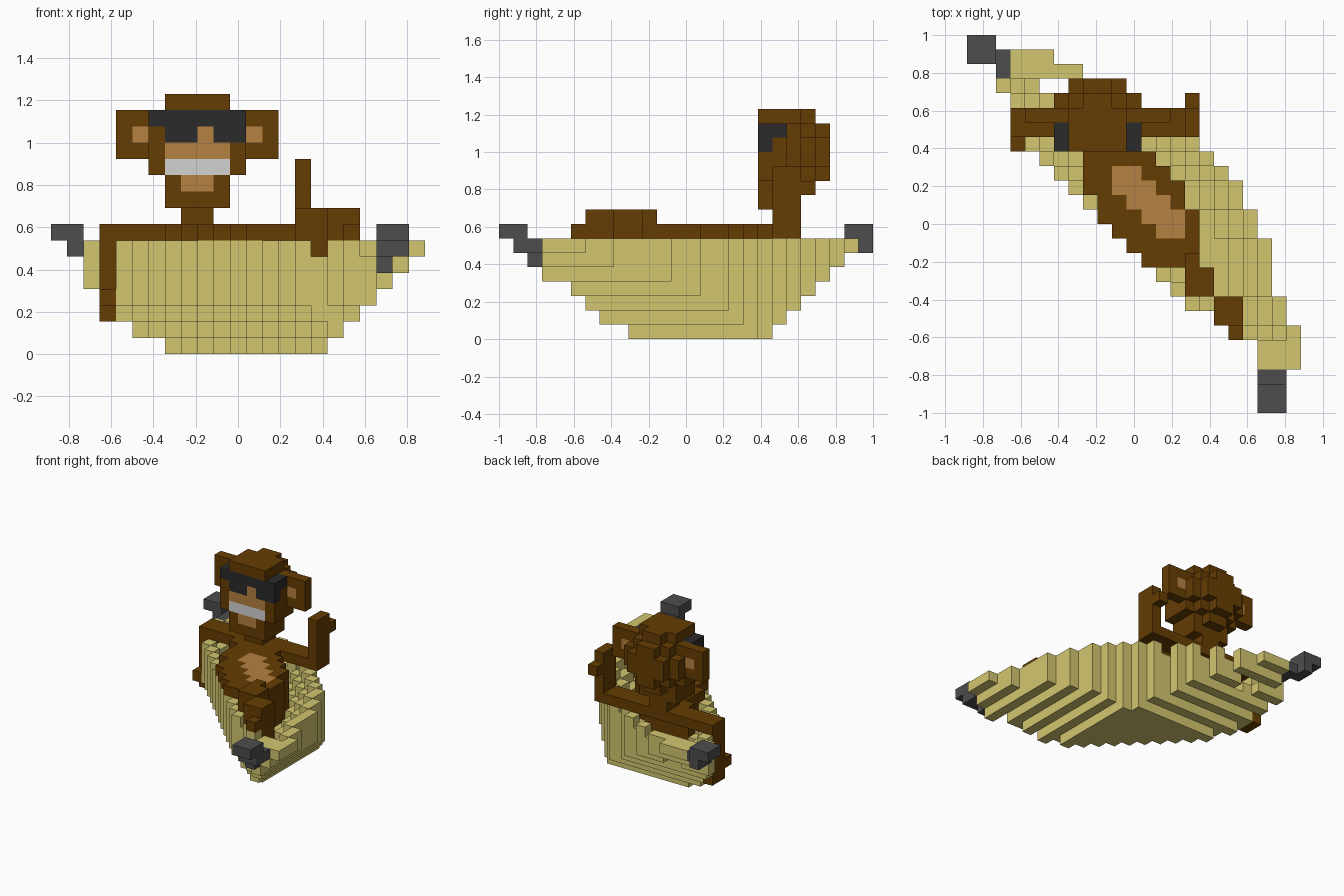
import bpy, bmesh

cube = bpy.data.objects.get("Cube")
if cube:
    bpy.data.objects.remove(cube, do_unlink=True)

U = 2 / 26  # edge of one block
COLOURS = {
    "peel_yellow": (0.65, 0.565, 0.16),
    "fur_brown": (0.13, 0.047, 0.001),
    "skin_tan": (0.46, 0.22, 0.055),
    "stem_grey": (0.075, 0.075, 0.075),
    "glasses_black": (0.024, 0.024, 0.024),
    "teeth_grey": (0.65, 0.65, 0.65),
}
MATS = {}
for mat_name, rgb in COLOURS.items():
    m = bpy.data.materials.new(mat_name)
    m.use_nodes = True
    m.diffuse_color = (*rgb, 1)
    bsdf = next(n for n in m.node_tree.nodes if n.type == 'BSDF_PRINCIPLED')
    bsdf.inputs["Base Color"].default_value = (*rgb, 1)
    bsdf.inputs["Roughness"].default_value = 0.9
    MATS[mat_name] = m

blocks = {}  # (i, j, k) -> (part, material); the first part to claim a block keeps it


def fill(part, mat, i, j, k):
    """Fill an inclusive range of blocks; each range is an int or a (low, high) pair."""
    i, j, k = [(r, r) if isinstance(r, int) else r for r in (i, j, k)]
    for a in range(i[0], i[1] + 1):
        for b in range(j[0], j[1] + 1):
            for c in range(k[0], k[1] + 1):
                blocks.setdefault((a, b, c), (part, mat))


BROWN, TAN, YELLOW = "fur_brown", "skin_tan", "peel_yellow"
DARK, BLACK = "stem_grey", "glasses_black"

# Sunglasses, with short temples round the sides
fill("sunglasses", BLACK, (6, 11), 18, 14)
for i in (6, 11):
    fill("sunglasses", BLACK, i, 19, 14)
for i in ((7, 8), (10, 11)):
    fill("sunglasses", BLACK, i, 18, 13)

# Face
fill("nose", TAN, 9, 18, 13)
fill("muzzle", TAN, (7, 10), 18, 12)
fill("teeth", "teeth_grey", (7, 10), 18, 11)
fill("lip", TAN, (8, 9), 18, 10)

# Head with a stepped, rounded back
fill("head", BROWN, (6, 11), (18, 20), (11, 14))
fill("head", BROWN, (6, 11), 21, (12, 13))
fill("head", BROWN, (7, 10), 21, (11, 14))
fill("head", BROWN, (7, 10), 22, (12, 13))
fill("head", BROWN, (8, 9), 22, (11, 14))
fill("head", BROWN, (7, 10), (18, 20), 15)
fill("head", BROWN, (8, 9), 21, 15)

# Jaw and neck
fill("jaw", BROWN, (7, 10), (18, 20), (9, 10))
fill("jaw", BROWN, (8, 9), 21, 10)
fill("neck", BROWN, (8, 9), (19, 20), 8)

# Ears with a tan block through the middle
for name, outer, inner in (("right_ear", 4, 5), ("left_ear", 13, 12)):
    fill(name, TAN, inner, 20, 13)
    fill(name, BROWN, (min(outer, inner), max(outer, inner)), 20, (12, 14))

# Arms: one raised, one hanging over the side
fill("shoulders", BROWN, (3, 15), (19, 20), 7)
fill("left_arm", BROWN, 15, (19, 20), (8, 11))
fill("left_hand", BROWN, 15, 21, 10)
fill("right_arm", BROWN, 3, (19, 20), (2, 6))
fill("right_hand", BROWN, 3, 18, 3)

# Dark stems at both ends
fill("front_stem", DARK, (20, 21), (0, 1), 7)
fill("front_stem", DARK, (20, 21), (1, 2), 6)
fill("front_stem", DARK, 20, 2, 5)
fill("back_stem", DARK, (0, 1), (24, 25), 7)
fill("back_stem", DARK, 1, (24, 25), 6)
fill("back_stem", DARK, 2, (23, 24), 6)

# Boat: a diagonal band with one straight and one bulging side.
# Each lower layer is cut shorter at both ends, from row 3 to row 24.
BULGE = [22, 22, 22, 21, 21, 20, 20, 20, 20, 19, 19,
         18, 18, 17, 16, 15, 14, 12, 11, 9, 7, 5]
STRAIGHT = [20, 20, 18, 17] + list(range(15, 3, -1)) + [3, 3, 3, 2, 3, 3]
ROWS = [(9, 18), (7, 19), (6, 20), (5, 21), (3, 22), (3, 23), (3, 24)]
COLS = [(7, 16), (5, 17), (4, 18), (3, 19), (2, 20), (2, 21), (2, 22)]
for k in range(7):
    for j in range(ROWS[k][0], ROWS[k][1] + 1):
        lo = min(max(STRAIGHT[j - 3] + max(0, 3 - k), COLS[k][0]), COLS[k][1])
        hi = max(lo, min(BULGE[j - 3], COLS[k][1]))
        if k >= 4 and 5 <= j <= 22:
            # hollow deck whose rim steps down toward the middle
            rim = 6 - k
            fill("boat", YELLOW, (lo, min(lo + rim, hi)), j, k)
            inner = min(BULGE[j - 3], hi + 6 - k) - rim
            fill("boat", YELLOW, (max(lo, inner), hi), j, k)
        else:
            fill("boat", YELLOW, (lo, hi), j, k)

# Belly and torso rows lying along the boat: row, torso span, belly span
TORSO = [
    (18, (7, 11), None), (17, (8, 12), None), (16, (8, 13), (10, 11)),
    (15, (8, 14), (10, 12)), (14, (9, 14), (11, 13)), (13, (9, 15), (12, 14)),
    (12, (10, 15), (13, 14)), (11, (11, 15), None), (10, (12, 15), None),
]
for j, span, belly in TORSO:
    if belly:
        fill("belly", TAN, belly, j, 7)
    fill("torso", BROWN, span, j, (4, 7))

# Legs with raised knees, and a foot
fill("legs", BROWN, 15, 10, 8)
fill("legs", BROWN, (15, 16), (8, 9), (4, 8))
fill("legs", BROWN, (17, 18), (6, 7), (5, 8))
fill("foot", BROWN, 18, 5, 7)

# Corners of the six block faces, outward winding
FACES = {
    (1, 0, 0): ((1, 0, 0), (1, 1, 0), (1, 1, 1), (1, 0, 1)),
    (-1, 0, 0): ((0, 0, 0), (0, 0, 1), (0, 1, 1), (0, 1, 0)),
    (0, 1, 0): ((0, 1, 0), (0, 1, 1), (1, 1, 1), (1, 1, 0)),
    (0, -1, 0): ((0, 0, 0), (1, 0, 0), (1, 0, 1), (0, 0, 1)),
    (0, 0, 1): ((0, 0, 1), (1, 0, 1), (1, 1, 1), (0, 1, 1)),
    (0, 0, -1): ((0, 0, 0), (0, 1, 0), (1, 1, 0), (1, 0, 0)),
}

# Build one object per part from its exposed block faces
for part in dict.fromkeys(p for p, _ in blocks.values()):
    bm, verts, slots = bmesh.new(), {}, []
    for cell, (owner, mat) in blocks.items():
        if owner != part:
            continue
        if mat not in slots:
            slots.append(mat)
        for normal, corners in FACES.items():
            if tuple(c + n for c, n in zip(cell, normal)) in blocks:
                continue
            loop = []
            for corner in corners:
                p = tuple(c + o for c, o in zip(cell, corner))
                if p not in verts:
                    verts[p] = bm.verts.new(((p[0] - 11.5) * U, (p[1] - 13) * U, p[2] * U))
                loop.append(verts[p])
            bm.faces.new(loop).material_index = slots.index(mat)
    mesh = bpy.data.meshes.new(part)
    bm.to_mesh(mesh)
    bm.free()
    for mat in slots:
        mesh.materials.append(MATS[mat])
    bpy.context.collection.objects.link(bpy.data.objects.new(part, mesh))
